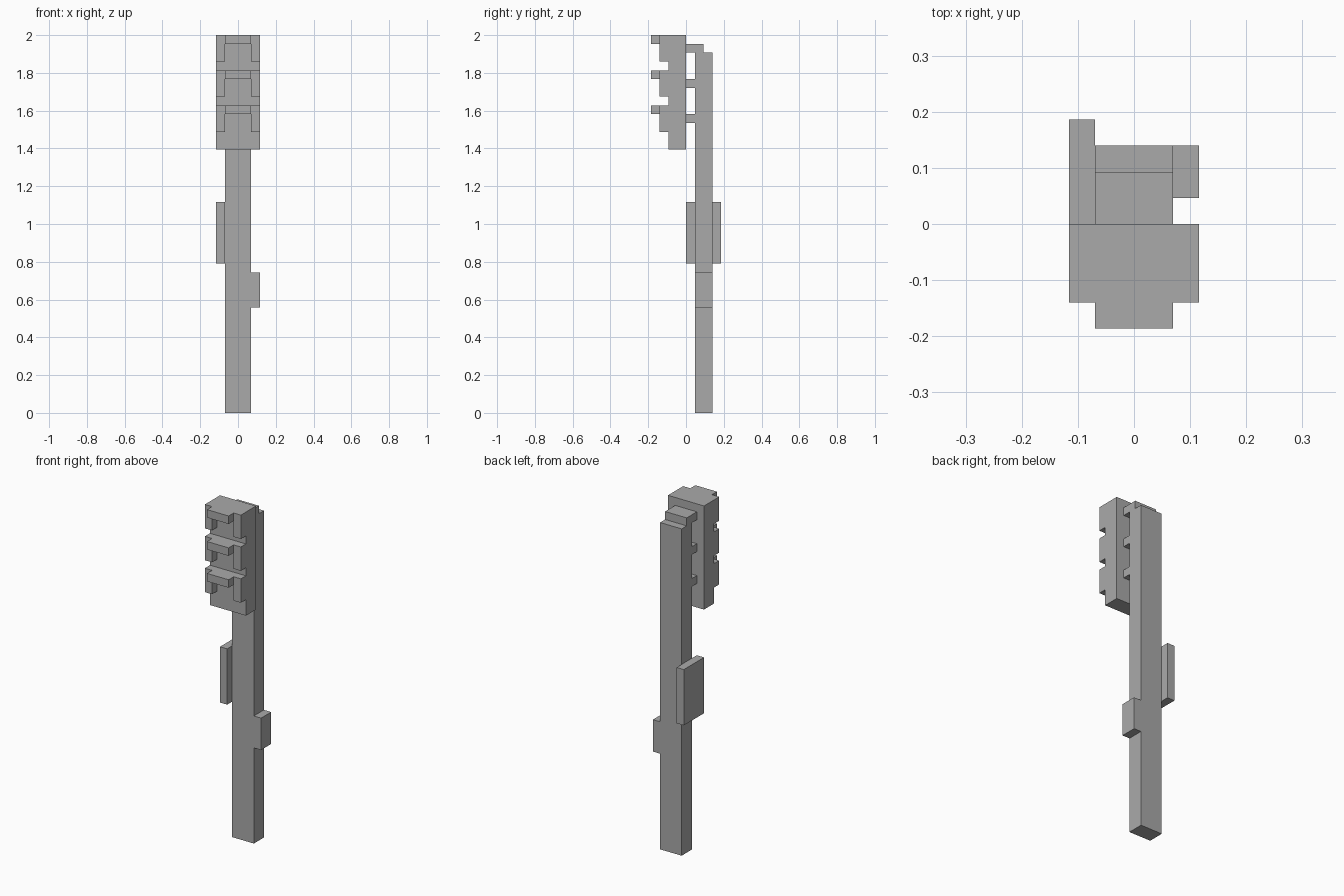
import bpy

cube = bpy.data.objects.get("Cube")
if cube:
    bpy.data.objects.remove(cube, do_unlink=True)

U = 2 / 43  # one modelling unit: the whole signal is 43 units tall

grey = bpy.data.materials.new("plain grey")
grey.use_nodes = True
colour = (0.4, 0.4, 0.4, 1)
grey.diffuse_color = colour
grey.node_tree.nodes["Principled BSDF"].inputs["Base Color"].default_value = colour


def box(name, x, y, z):
    """Axis-aligned box from (low, high) ranges in modelling units."""
    ranges = (x, y, z)
    bpy.ops.mesh.primitive_cube_add(size=1)
    obj = bpy.context.object
    obj.name = name
    obj.location = [(a + b) / 2 * U for a, b in ranges]
    obj.scale = [(b - a) * U for a, b in ranges]
    bpy.ops.object.transform_apply(location=True, rotation=False, scale=True)
    obj.data.materials.append(grey)
    return obj


NARROW = (-1.5, 1.5)
WIDE = (-2.5, 2.5)
LEFT = (1.5, 2.5)
RIGHT = (-2.5, -1.5)

# Post with its two side attachments
box("post", NARROW, (1, 3), (0, 41))
box("side_plate", RIGHT, (0, 4), (17, 24))
box("control_box", LEFT, (1, 3), (12, 16))

# Signal head
box("lamp_housing", WIDE, (-2, 0), (30, 43))

# Three hoods, each with cheeks, a front lip and a bracket behind
for name, top in (("top", 43), ("middle", 39), ("bottom", 35)):
    box(name + "_hood", NARROW, (-3, -2), (top - 1, top))
    box(name + "_hood_lip", NARROW, (-4, -3), (top - 1, top))
    for side, x in (("left", LEFT), ("right", RIGHT)):
        box(f"{name}_{side}_cheek", x, (-3, -2), (top - 3, top))
    # The highest bracket rests on top of the post
    reach = 2 if name == "top" else 1
    box(name + "_bracket", NARROW, (0, reach), (top - 2, top - 1))
